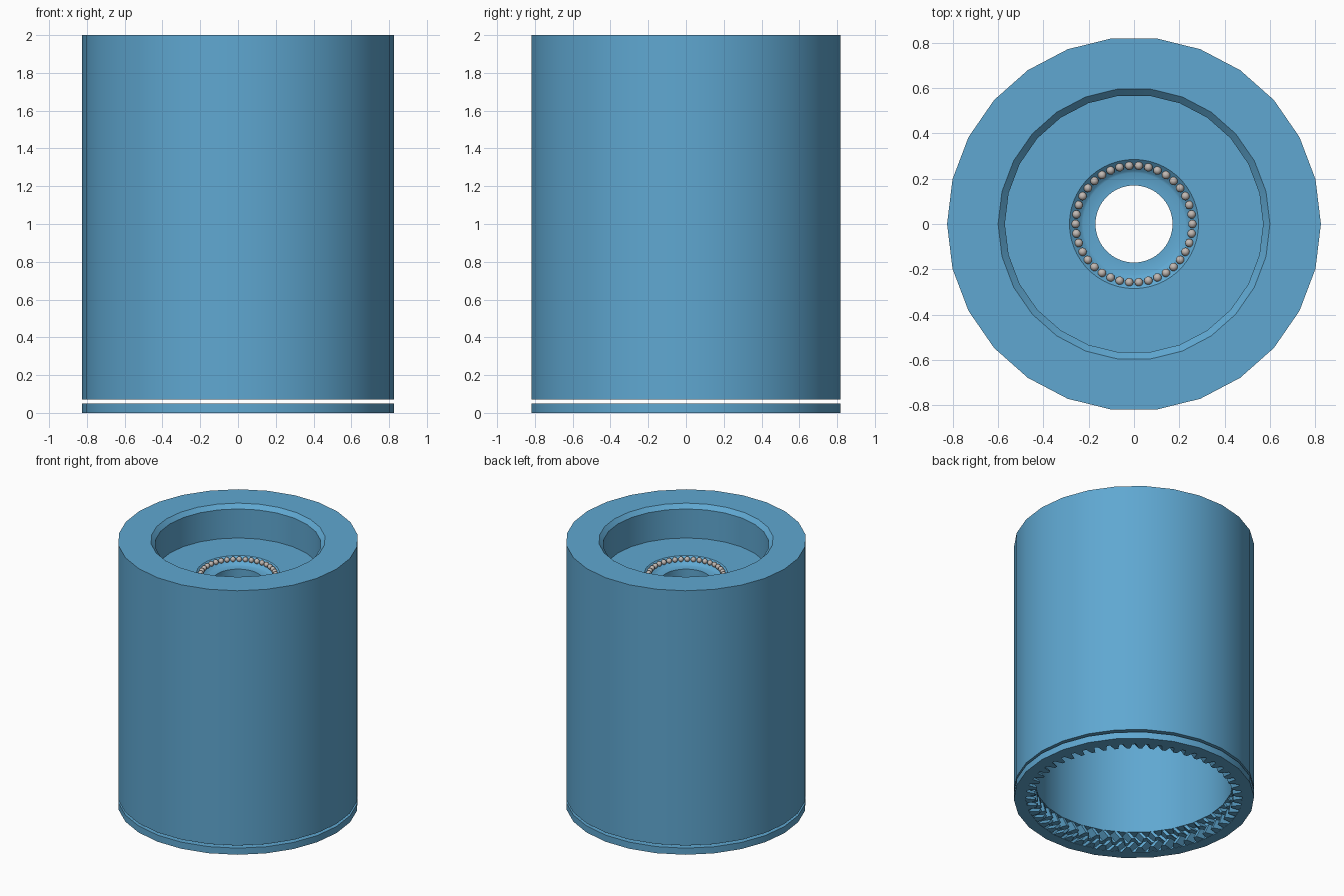
import bpy, bmesh, math
from mathutils import Matrix, Vector

cube = bpy.data.objects.get("Cube")
if cube:
    bpy.data.objects.remove(cube, do_unlink=True)

SIDES = 26          # sides of the large cylinders
TEETH = 52
BALLS = 38


def material(name, rgb, rough=0.5):
    m = bpy.data.materials.new(name)
    m.use_nodes = True
    m.diffuse_color = (*rgb, 1)
    bsdf = m.node_tree.nodes["Principled BSDF"]
    bsdf.inputs["Base Color"].default_value = (*rgb, 1)
    bsdf.inputs["Roughness"].default_value = rough
    return m


blue = material("blue", (0.115, 0.39, 0.64))
steel = material("warm_grey_steel", (0.53, 0.48, 0.45))


def finish(name, bm, mat, smooth_angle=None):
    bmesh.ops.recalc_face_normals(bm, faces=bm.faces)
    mesh = bpy.data.meshes.new(name)
    bm.to_mesh(mesh)
    bm.free()
    mesh.materials.append(mat)
    ob = bpy.data.objects.new(name, mesh)
    bpy.context.collection.objects.link(ob)
    if smooth_angle:
        bpy.ops.object.select_all(action='DESELECT')
        ob.select_set(True)
        bpy.context.view_layer.objects.active = ob
        bpy.ops.object.shade_smooth_by_angle(angle=math.radians(smooth_angle))
    return ob


def lathe(name, profile, mat):
    """Turn a closed (radius, z) profile; wide rings keep 26 flat sides, small ones are rounder."""
    bm = bmesh.new()
    n = SIDES * 2
    rings = []
    for r, z in profile:
        ring = []
        for i in range(n):
            a = 2 * math.pi * i / n
            rr = r * math.cos(math.pi / SIDES) if (i % 2 and r > 0.3) else r
            ring.append(bm.verts.new((rr * math.cos(a), rr * math.sin(a), z)))
        rings.append(ring)
    for k, ring in enumerate(rings):
        nxt = rings[(k + 1) % len(rings)]
        for i in range(n):
            j = (i + 1) % n
            bm.faces.new((ring[i], ring[j], nxt[j], nxt[i]))
    return finish(name, bm, mat, 30)


def tooth_row(name, z0, z1, lean):
    """Ring of slanted inward-pointing gear teeth."""
    bm = bmesh.new()
    for t in range(TEETH):
        mid = 2 * math.pi * (t + 0.5) / TEETH
        loops = []
        for z, shift in ((z0, -lean), (z1, lean)):
            loop = []
            for r, da in ((0.755, -0.05), (0.755, 0.05), (0.68, 0.018), (0.68, -0.018)):
                a = mid + shift + da
                loop.append(bm.verts.new((r * math.cos(a), r * math.sin(a), z)))
            loops.append(loop)
        lo, hi = loops
        bm.faces.new(lo[::-1])
        bm.faces.new(hi)
        for i in range(4):
            j = (i + 1) % 4
            bm.faces.new((lo[i], lo[j], hi[j], hi[i]))
    return finish(name, bm, blue)


# Main housing: top recess with chamfered rim, ball seat, through hole, open lower bore
lathe("housing", [
    (0.825, 0.07), (0.825, 2.0), (0.60, 2.0), (0.57, 1.97), (0.57, 1.75),
    (0.285, 1.75), (0.235, 1.705), (0.225, 1.70), (0.17, 1.70), (0.17, 1.60),
    (0.68, 1.60), (0.68, 0.12), (0.745, 0.12), (0.745, 0.07)], blue)

# Separate bottom ring below a narrow gap
lathe("base_ring", [(0.825, 0.0), (0.825, 0.05), (0.745, 0.05), (0.745, 0.0)], blue)

# Opposed tooth rows inside the housing and the base ring
tooth_row("housing_teeth", 0.072, 0.121, 0.03)
tooth_row("base_ring_teeth", 0.002, 0.048, -0.03)

# Ring of bearing balls resting on the conical seat
bm = bmesh.new()
for i in range(BALLS):
    a = 2 * math.pi * i / BALLS
    pos = Vector((0.258 * math.cos(a), 0.258 * math.sin(a), 1.735))
    bmesh.ops.create_uvsphere(bm, u_segments=16, v_segments=10, radius=0.0185,
                              matrix=Matrix.Translation(pos))
finish("bearing_balls", bm, steel, 60)
